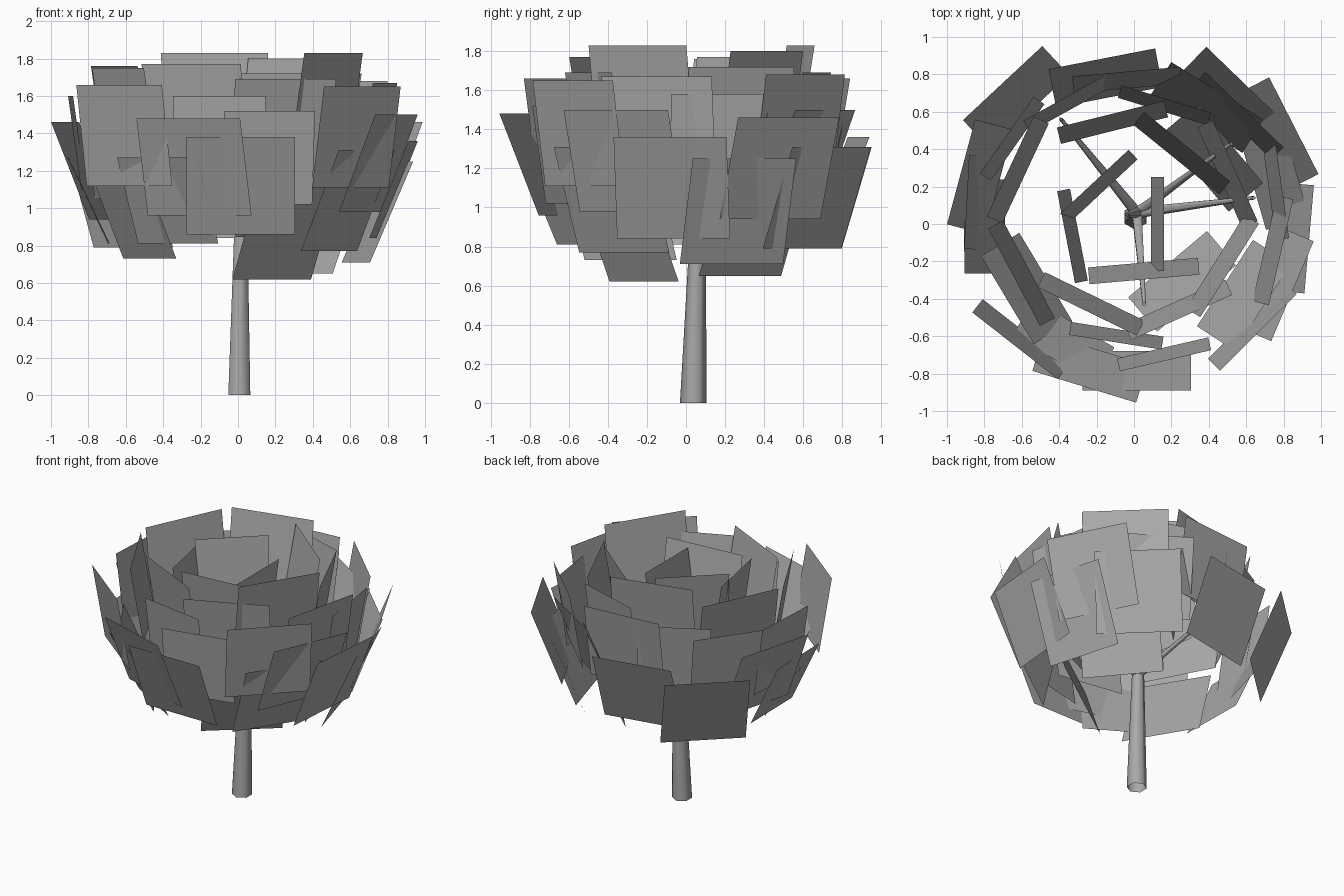
import bpy
import bmesh
from math import radians, cos, sin
from mathutils import Vector

cube = bpy.data.objects.get("Cube")
if cube:
    bpy.data.objects.remove(cube, do_unlink=True)

# One plain grey for the whole tree
grey = bpy.data.materials.new("plain_grey")
grey.use_nodes = True
colour = (0.4, 0.4, 0.4, 1)
grey.diffuse_color = colour
grey.node_tree.nodes["Principled BSDF"].inputs["Base Color"].default_value = colour


def add_object(name, bm):
    """Turn a bmesh into a named grey object."""
    mesh = bpy.data.meshes.new(name)
    bm.to_mesh(mesh)
    bm.free()
    mesh.materials.append(grey)
    obj = bpy.data.objects.new(name, mesh)
    bpy.context.collection.objects.link(obj)
    return obj


def limb(name, start, end, start_radius, end_radius):
    """Tapered six-sided open tube with level ends, smooth along its sides."""
    bm = bmesh.new()
    rings = []
    for centre, radius in ((start, start_radius), (end, end_radius)):
        ring = bmesh.ops.create_circle(bm, segments=6, radius=radius)["verts"]
        bmesh.ops.translate(bm, verts=ring, vec=Vector(centre))
        rings.append(ring)
    for i in range(6):
        j = (i + 1) % 6
        side = bm.faces.new((rings[0][i], rings[0][j], rings[1][j], rings[1][i]))
        side.smooth = True
    bmesh.ops.recalc_face_normals(bm, faces=bm.faces)
    return add_object(name, bm)


def leaf_tier(name, width, lean, height, leaves):
    """Flat leaf cards: azimuth, top edge radius and height, optional sideways shift."""
    for number, (azimuth, radius, top, *shift) in enumerate(leaves, 1):
        a = radians(azimuth)
        outward = Vector((cos(a), sin(a), 0))
        along = Vector((-sin(a), cos(a), 0))
        half = along * width / 2
        upper = outward * radius + along * sum(shift) + Vector((0, 0, top))
        lower = upper - outward * lean - Vector((0, 0, height))
        bm = bmesh.new()
        corners = (lower - half, lower + half, upper + half, upper - half)
        bm.faces.new([bm.verts.new(c) for c in corners])
        add_object(f"{name}_{number}", bm)


# Trunk
fork = (0.015, 0.06, 0.85)
limb("trunk", (0.007, 0.037, 0), fork, 0.068, 0.042)

# Branches fanning out from the fork
tips = [(-0.39, 0.56, 1.4), (0.52, 0.43, 1.4), (0.64, 0.14, 1.35),
        (0.055, -0.43, 1.4), (-0.04, 0.05, 1.4)]
for number, tip in enumerate(tips, 1):
    limb(f"branch_{number}", fork, tip, 0.03, 0.01)

# Foliage, from the steep crown down to the spreading lowest leaves
leaf_tier("crown_leaf", 0.59, 0.09, 0.55, [
    (104, 0.6, 1.83, -0.02), (-32, 0.565, 1.83, 0.06), (51, 0.5, 1.8, 0.04),
    (244, 0.53, 1.77, -0.02), (208, 0.7, 1.75, -0.05), (155, 0.73, 1.76),
    (-66, 0.56, 1.69, 0.03), (24, 0.61, 1.72, 0.04), (-85, 0.3, 1.72, 0.03)])

leaf_tier("inner_leaf", 0.5, 0.07, 0.5, [
    (133, 0.31, 1.77), (191, 0.37, 1.72), (0, 0.16, 1.7),
    (73, 0.69, 1.69, 0.03), (261, 0.64, 1.6), (-77, 0.75, 1.52),
    (119, 0.77, 1.6), (145, 0.83, 1.55), (177, 0.9, 1.6, -0.07), (8, 0.81, 1.58, 0.06)])

leaf_tier("middle_leaf", 0.58, 0.09, 0.54, [
    (232, 0.905, 1.66, -0.1), (-45, 0.88, 1.65, 0.06), (-13, 0.8, 1.67, 0.03),
    (46, 0.85, 1.68), (95, 0.815, 1.66, -0.03)])

leaf_tier("outer_leaf", 0.58, 0.21, 0.52, [
    (58, 0.84, 1.5), (253, 0.91, 1.48), (165, 0.965, 1.46, -0.03),
    (-23, 0.92, 1.5), (27, 1, 1.46, 0.08), (-90, 0.89, 1.38, 0.015),
    (-5, 0.94, 1.36), (101, 0.9, 1.36), (133, 1.03, 1.31), (46, 0.95, 1.31, 0.09)])

leaf_tier("lower_leaf", 0.55, 0.24, 0.54, [
    (-33, 0.82, 1.31), (16, 0.91, 1.25, 0.05), (211, 0.79, 1.27),
    (-50, 0.52, 1.16), (40, 0.67, 1.19)])

leaf_tier("side_leaf", 0.5, 0.22, 0.46, [(239, 0.84, 1.27), (181, 0.91, 1.27)])
